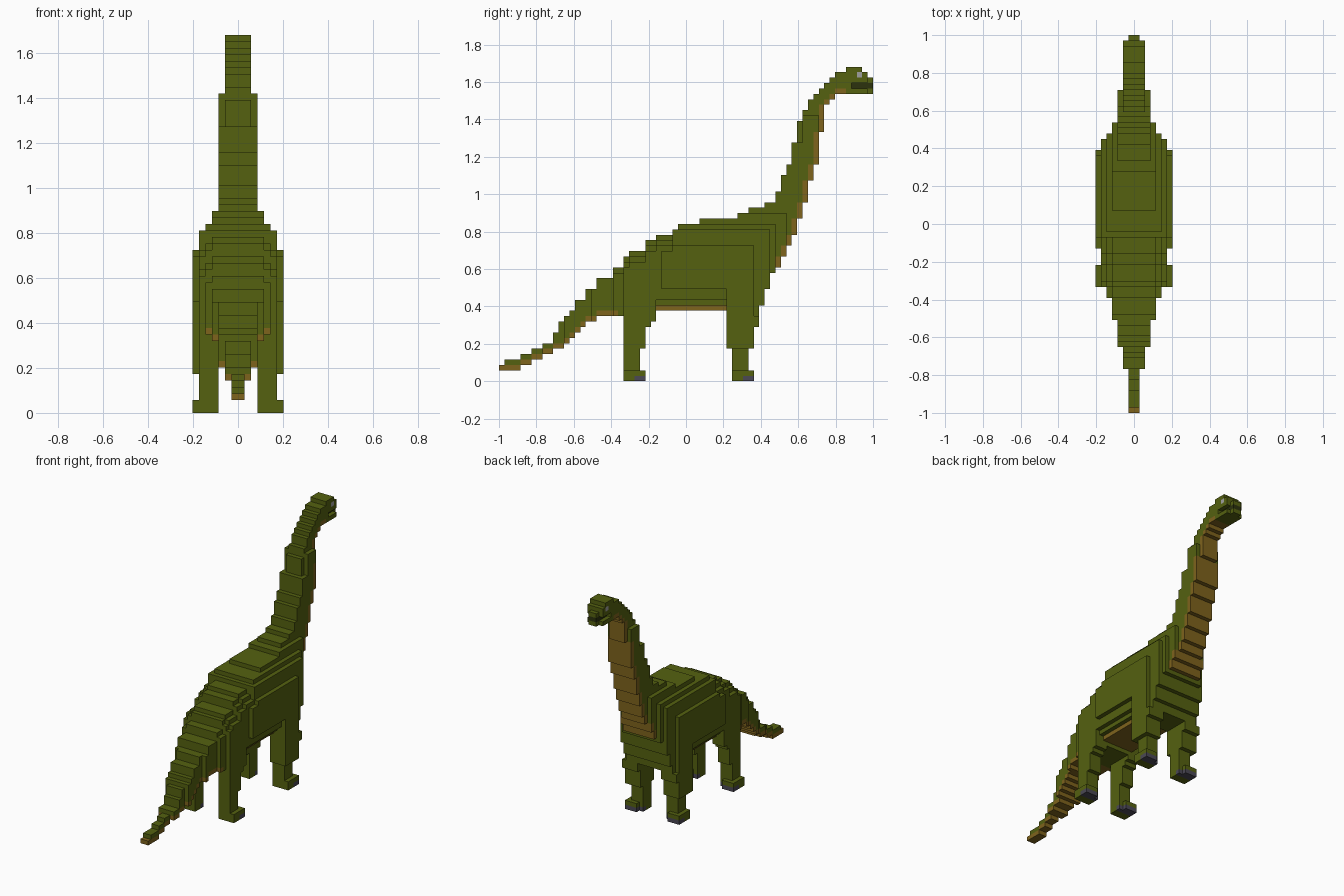
import bpy, bmesh, math

if "Cube" in bpy.data.objects:
    bpy.data.objects.remove(bpy.data.objects["Cube"])

V = 2 / 69                      # voxel size
NY, NZ, NX = 69, 58, 7          # length, height, half width in voxels

# Side profile as steps: (start y, height)
TOP = [(-1, .087), (-.97, .116), (-.885, .145), (-.83, .174), (-.77, .2), (-.72, .23), (-.7, .26),
       (-.68, .32), (-.65, .35), (-.61, .38), (-.58, .43), (-.54, .49), (-.48, .55), (-.39, .61),
       (-.335, .67), (-.3, .695), (-.22, .754), (-.16, .783), (-.07, .812), (-.04, .84), (.07, .87),
       (.28, .9), (.34, .93), (.42, .96), (.48, 1.015), (.505, 1.1), (.54, 1.16), (.565, 1.275),
       (.595, 1.39), (.625, 1.45), (.655, 1.507), (.68, 1.536), (.71, 1.565), (.74, 1.594),
       (.77, 1.623), (.8, 1.652), (.855, 1.682), (.94, 1.652), (.97, 1.623)]
BOTTOM = [(-1, .058), (-.885, .087), (-.83, .116), (-.77, .145), (-.71, .174), (-.65, .2), (-.62, .232),
          (-.59, .26), (-.565, .29), (-.54, .32), (-.48, .348), (-.16, .377), (.22, .348), (.39, .406),
          (.415, .49), (.445, .58), (.475, .61), (.505, .667), (.535, .725), (.565, .783), (.59, .87),
          (.62, .957), (.65, 1.073), (.68, 1.16), (.705, 1.333), (.735, 1.478), (.765, 1.507), (.79, 1.536)]
# Half width in voxels along the length and up the height
WIDTH = [(-1, 1), (-.76, 2), (-.645, 3), (-.5, 4), (-.385, 5), (-.33, 6), (-.125, 7), (.365, 6),
         (.45, 5), (.48, 4), (.54, 3), (.71, 2), (.97, 1)]
WIDTH_UP = [(0, 7), (.725, 6), (.812, 5), (.84, 4), (.9, 3), (1.42, 2)]


def step(table, t):
    value = table[0][1]
    for start, v in table:
        if t >= start:
            value = v
    return value


def row(z):
    return round(z / V)


def col(y):
    return round((y + 1) / V)


cells = {}                      # (i, j, k) -> part name, right half only


def box(part, x, y, z):
    for i in range(*x):
        for j in range(col(y[0]), col(y[1])):
            for k in range(row(z[0]), row(z[1])):
                cells[i, j, k] = part


# Tail, torso, neck and head from the profiles
for j in range(NY):
    y = -1 + (j + .5) * V
    low, high = row(step(BOTTOM, y)), row(step(TOP, y))
    next_low = row(step(BOTTOM, y + V))
    for k in range(low, high):
        z = (k + .5) * V
        w = min(step(WIDTH, y), step(WIDTH_UP, z))
        if z > 1.28 and y < .62:
            w = min(w, 2)
        if y < -.07 and w > 4:                       # rounded hips
            w -= max(0, w - 4 - (high - 1 - k))
        if -.16 < y < .22:                           # rounded belly
            w = min(w, (4, 5, 6, 6, 7)[min(k - low, 4)])
        part = "tail" if y < -.36 else "torso" if y < .45 else "neck" if y < .8 else "head"
        if y < -.36 or -.16 < y < .22:
            under = k == low
        else:
            under = .47 < y < .85 and (k == low or k < next_low)
        if under:
            part = "underside"
        for i in range(w):
            cells[i, j, k] = part

# Mouth groove and eye
for j in range(col(.88), NY):
    k = row(1.565)
    cells.pop((1, j, k), None)
    cells[0, j, k] = "mouth"
cells[1, col(.91), row(1.623)] = "eye"

# Legs: shin, upper leg, foot with toenails
for part, y0, outer in (("rear_leg", -.33, 6), ("front_leg", .246, 7)):
    box(part, (3, 6), (y0, y0 + 3 * V), (.05, .2))
    back = y0 if part == "rear_leg" else y0 - V
    box(part, (3, outer), (back, y0 + 4 * V), (.174, .36))
    box(part, (3, outer), (back, y0 + 5 * V), (.29, .36))
    if part == "rear_leg":
        box(part, (3, outer), (y0, y0 + 6 * V), (.32, .39))
    box(part, (3, 7), (y0, y0 + 3 * V), (0, .058))
    box(part, (4, 6), (y0 + 3 * V, y0 + 4 * V), (0, .058))
    box(part, (6, 7), (y0 + 3 * V, y0 + 4 * V), (0, .058))
    box("toenails", (3, 7), (y0 + 2 * V, y0 + 3 * V), (0, V))
    box("toenails", (4, 7), (y0 + 3 * V, y0 + 4 * V), (0, V))

GREEN = (.09, .12, .005, 1)
COLOURS = {"underside": (.21, .125, .012, 1), "toenails": (.07, .065, .09, 1),
           "eye": (.35, .35, .35, 1), "mouth": (.025, .032, .004, 1)}
materials = {}


def material(colour):
    if colour not in materials:
        m = bpy.data.materials.new("paint")
        m.diffuse_color = colour
        m.use_nodes = True
        m.node_tree.nodes["Principled BSDF"].inputs["Base Color"].default_value = m.diffuse_color
        materials[colour] = m
    return materials[colour]


def build(part):
    bm = bmesh.new()
    verts = {}

    def vert(p):
        if p not in verts:
            verts[p] = bm.verts.new((p[0] * V, p[1] * V - 1, p[2] * V))
        return verts[p]

    for c in [c for c, name in cells.items() if name == part]:
        for axis in range(3):
            for side in (0, 1):
                n = list(c)
                n[axis] += 2 * side - 1
                if n[0] < 0 or tuple(n) in cells:
                    continue
                a, b = (axis + 1) % 3, (axis + 2) % 3
                quad = []
                for da, db in ((0, 0), (1, 0), (1, 1), (0, 1)):
                    p = list(c)
                    p[axis] += side
                    p[a] += da
                    p[b] += db
                    quad.append(vert(tuple(p)))
                bm.faces.new(quad if side else quad[::-1])
    bmesh.ops.dissolve_limit(bm, angle_limit=math.radians(1), verts=bm.verts[:], edges=bm.edges[:])
    mesh = bpy.data.meshes.new(part)
    bm.to_mesh(mesh)
    bm.free()
    mesh.materials.append(material(COLOURS.get(part, GREEN)))
    ob = bpy.data.objects.new(part, mesh)
    bpy.context.collection.objects.link(ob)
    mod = ob.modifiers.new("mirror", 'MIRROR')
    mod.use_axis[0] = True
    mod.merge_threshold = .0001


for name in sorted(set(cells.values())):
    build(name)
